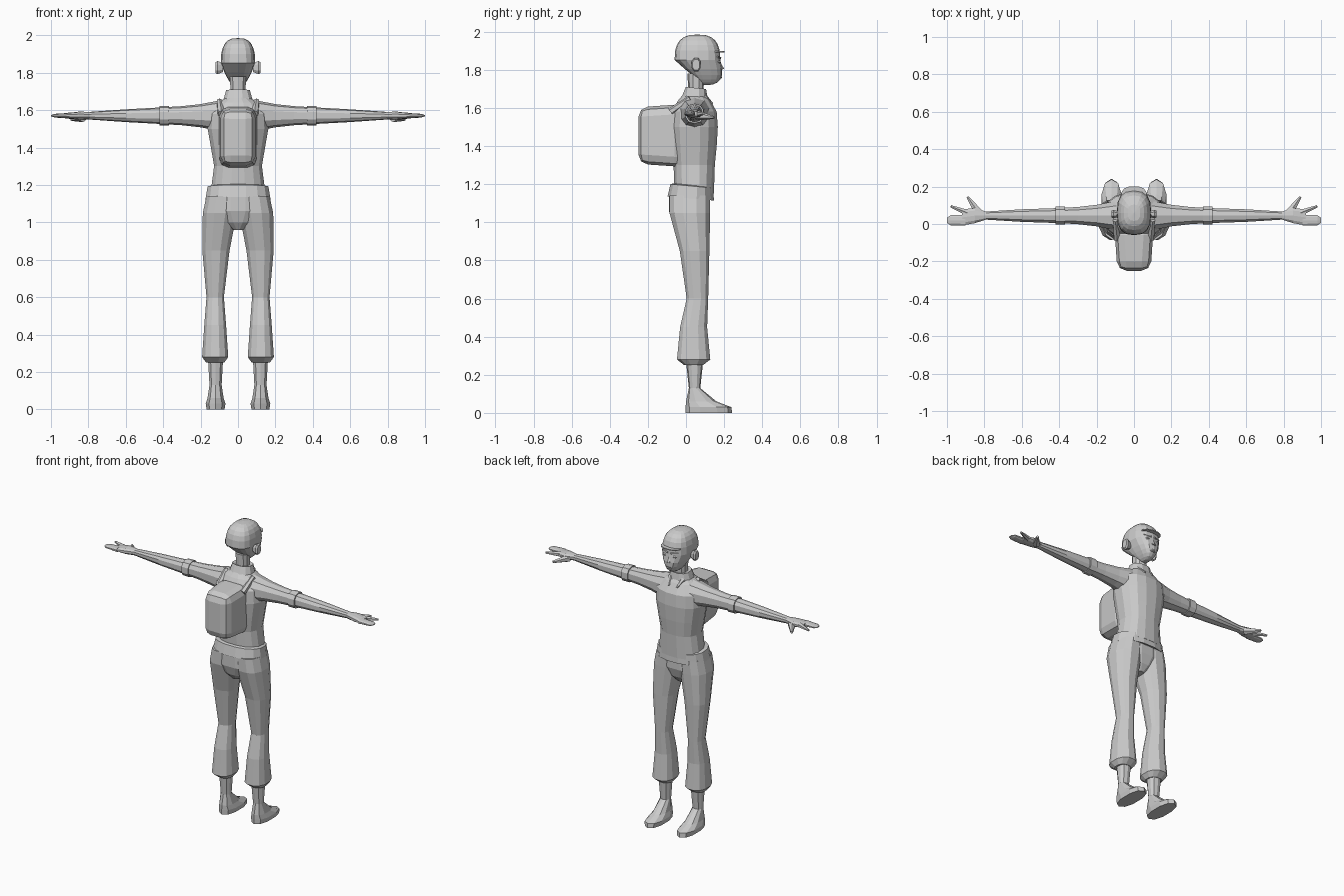
import bpy, bmesh, math
from mathutils import Vector

cube = bpy.data.objects.get("Cube")
if cube:
    bpy.data.objects.remove(cube)

shade = (0.6, 0.6, 0.6, 1)
grey = bpy.data.materials.new("light grey")
grey.use_nodes = True
grey.diffuse_color = shade
grey.node_tree.nodes["Principled BSDF"].inputs["Base Color"].default_value = shade


def finish(name, bm, place=(0, 0, 0), side=1, tilt=0):
    """Turn a bmesh into a placed object, flipped in x when side is negative."""
    for vert in bm.verts:
        vert.co.x *= side
    bmesh.ops.recalc_face_normals(bm, faces=bm.faces)
    mesh = bpy.data.meshes.new(name)
    bm.to_mesh(mesh)
    bm.free()
    mesh.materials.append(grey)
    obj = bpy.data.objects.new(name, mesh)
    obj.location = place
    obj.location.x *= side
    obj.rotation_euler.x = tilt
    bpy.context.collection.objects.link(obj)


def soften(value, power):
    return math.copysign(abs(value) ** power, value)


def loft(name, rings, place, along_x=False, sides=12, side=1, tilt=0):
    """Skin rings of (position, half width, half depth, depth shift, width shift)."""
    bm = bmesh.new()
    loops = []
    for position, width, depth, *shift in rings:
        shift_v, shift_u = (shift + [0, 0])[:2]
        loop = []
        for i in range(sides):
            angle = math.tau * (i + 0.5) / sides
            u = shift_u + width * soften(math.cos(angle), 0.85)
            v = shift_v + depth * soften(math.sin(angle), 0.85)
            loop.append(bm.verts.new((position, u, v) if along_x else (u, v, position)))
        loops.append(loop)
    for lower, upper in zip(loops, loops[1:]):
        for i in range(sides):
            bm.faces.new((lower[i - 1], lower[i], upper[i], upper[i - 1]))
    bm.faces.new(loops[0])
    bm.faces.new(loops[-1])
    finish(name, bm, place, side, tilt)


def spike(name, start, end, base, tip, side=1):
    """Six-sided tapered rod between two points."""
    start, end = Vector(start), Vector(end)
    direction = end - start
    bm = bmesh.new()
    bmesh.ops.create_cone(bm, cap_ends=True, segments=6, radius1=base, radius2=tip,
                          depth=direction.length)
    turn = direction.to_track_quat("Z", "Y").to_matrix()
    bmesh.ops.rotate(bm, verts=bm.verts, matrix=turn)
    bmesh.ops.translate(bm, verts=bm.verts, vec=(start + end) / 2)
    finish(name, bm, side=side)


def blob(name, place, size, side=1):
    bm = bmesh.new()
    bmesh.ops.create_uvsphere(bm, u_segments=8, v_segments=6, radius=1)
    bmesh.ops.scale(bm, verts=bm.verts, vec=size)
    finish(name, bm, place, side)


def build_head():
    """Boxy sphere whose lower half narrows and slides forward into a jaw."""
    bm = bmesh.new()
    bmesh.ops.create_uvsphere(bm, u_segments=16, v_segments=12, radius=1)
    for vert in bm.verts:
        x, y, z = (soften(c, 0.75) for c in vert.co)
        jaw = max(0, -z)
        if y < 0:
            y *= 1 - 0.9 * jaw
        vert.co = (x * (1 - jaw / 2), y + 0.3 * jaw, z)
    bmesh.ops.scale(bm, verts=bm.verts, vec=(0.092, 0.12, 0.133))
    finish("head", bm, (0, 0.06, 1.852))


def build_backpack():
    """Rounded box, narrower towards the outer face."""
    bm = bmesh.new()
    bmesh.ops.create_cube(bm, size=1)
    bmesh.ops.scale(bm, verts=bm.verts, vec=(0.21, 0.24, 0.33))
    for vert in bm.verts:
        if vert.co.y < 0:
            vert.co.x *= 0.85
            vert.co.z *= 0.9
    bmesh.ops.bevel(bm, geom=bm.edges[:], offset=0.05, segments=2, profile=0.5,
                    affect="EDGES")
    finish("backpack", bm, (0, -0.13, 1.455))


# Head, face, neck and collar
build_head()
loft("cap_brim", [(0, 0.07, 0.05), (0.006, 0.07, 0.05)], (0, 0.153, 1.892))
spike("nose", (0, 0.17, 1.85), (0, 0.186, 1.8), 0.005, 0.015)
for part, height in (("upper", 1.773), ("lower", 1.761)):
    blob(part + "_lip", (0, 0.178, height), (0.022, 0.012, 0.007))
loft("neck", [(0, 0.055, 0.05), (0.1, 0.042, 0.04), (0.18, 0.045, 0.045)],
     (0, 0.052, 1.6), sides=10)
loft("collar", [(0, 0.08, 0.07), (0.05, 0.065, 0.055), (0.045, 0.05, 0.045)],
     (0, 0.047, 1.655), tilt=-0.1)

# Torso, hem band, hips and backpack
loft("torso", [(1.15, 0.15, 0.105), (1.3, 0.13, 0.11), (1.4, 0.147, 0.12),
               (1.5, 0.165, 0.126), (1.58, 0.16, 0.12), (1.64, 0.11, 0.085),
               (1.67, 0.06, 0.06)], (0, 0.043, 0), sides=16)
loft("hem_band", [(-0.03, 0.16, 0.11), (-0.035, 0.176, 0.124), (0.03, 0.165, 0.115),
                  (0.035, 0.14, 0.1)], (0, 0.028, 1.16), sides=16, tilt=-0.09)
loft("hips", [(0.96, 0.03, 0.06), (1, 0.1, 0.09), (1.06, 0.165, 0.11),
              (1.15, 0.16, 0.11)], (0, 0.018, 0), sides=16)
build_backpack()

arm_line = (0, 0.045, 1.57)
for label, side in (("left", 1), ("right", -1)):
    # Ears, eyes, brows and collar flaps
    loft(label + "_ear", [(0.08, 0.015, 0.025), (0.11, 0.025, 0.038), (0.12, 0.02, 0.03)],
         (0, 0.053, 1.827), along_x=True, sides=8, side=side)
    blob(label + "_eye", (0.036, 0.17, 1.842), (0.017, 0.012, 0.009), side)
    spike(label + "_brow", (0.012, 0.18, 1.862), (0.06, 0.165, 1.868), 0.006, 0.004, side)
    spike(label + "_collar_flap", (0.045, 0.09, 1.66), (0.03, 0.14, 1.62), 0.02, 0.005, side)
    spike(label + "_strap", (0.09, -0.08, 1.58), (0.1, 0.02, 1.65), 0.02, 0.015, side)

    # Arm, rolled cuff and hand
    for part, rings in (
        ("arm", [(0.08, 0.085, 0.085), (0.2, 0.06, 0.062), (0.3, 0.048, 0.051),
                 (0.4, 0.042, 0.045), (0.6, 0.035, 0.034), (0.8, 0.022, 0.02)]),
        ("cuff", [(0.37, 0.051, 0.053), (0.42, 0.05, 0.052)]),
        ("palm", [(0.79, 0.022, 0.02), (0.85, 0.042, 0.022), (0.92, 0.045, 0.013, 0, -0.01)]),
        ("fingers", [(0.9, 0.03, 0.015, 0, -0.025), (0.98, 0.028, 0.01, 0, -0.025),
                     (1, 0.015, 0.003, 0, -0.025)]),
    ):
        loft(label + "_" + part, rings, arm_line, along_x=True, sides=10, side=side)
    spike(label + "_index_finger", (0.89, 0.06, 1.57), (0.98, 0.095, 1.57), 0.018, 0.007, side)
    spike(label + "_thumb", (0.83, 0.06, 1.56), (0.89, 0.145, 1.55), 0.025, 0.008, side)

    # Trouser leg gathered at the bottom, then bare ankle and foot
    loft(label + "_trouser_leg",
         [(0.25, 0.05, 0.05), (0.28, 0.072, 0.09), (0.45, 0.06, 0.073),
          (0.6, 0.048, 0.058, 0.02), (0.85, 0.075, 0.08, 0.005, -0.004),
          (1.05, 0.094, 0.11, -0.02, -0.025), (1.14, 0.084, 0.11, -0.02, -0.035)],
         (0.122, 0.04, 0), side=side)
    loft(label + "_foot", [(0, 0.05, 0.122, 0.12), (0.03, 0.055, 0.12, 0.118),
                           (0.06, 0.045, 0.08, 0.08), (0.13, 0.034, 0.03, 0.045),
                           (0.27, 0.042, 0.045, 0.045)], (0.12, 0, 0), sides=10, side=side)
